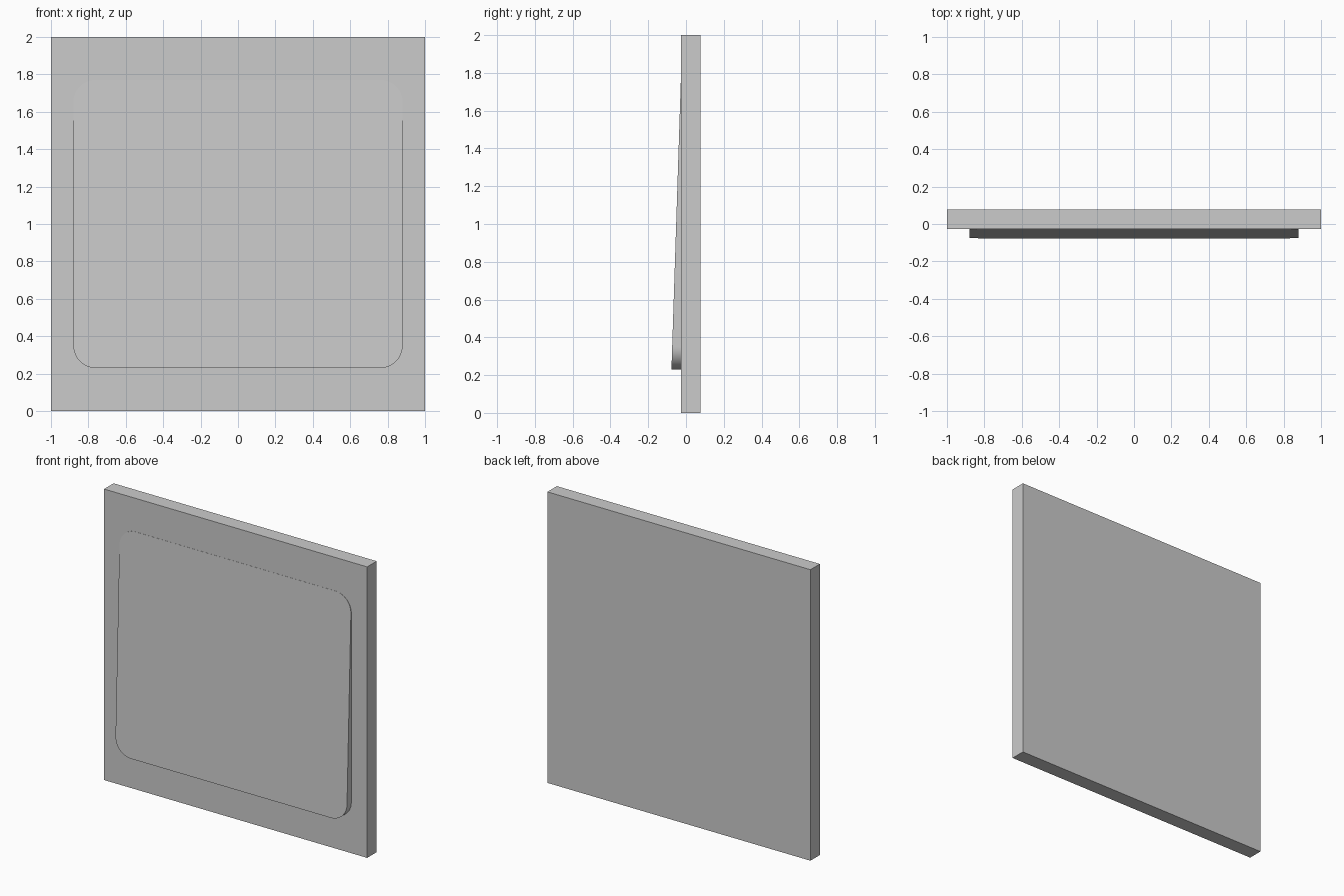
import bpy, bmesh, math

if "Cube" in bpy.data.objects:
    bpy.data.objects.remove(bpy.data.objects["Cube"])


def finish(bm, name):
    bmesh.ops.recalc_face_normals(bm, faces=bm.faces)
    me = bpy.data.meshes.new(name)
    bm.to_mesh(me)
    bm.free()
    ob = bpy.data.objects.new(name, me)
    bpy.context.collection.objects.link(ob)
    return ob


# Square backing slab
Y_FRONT, Y_BACK = -0.026, 0.077
bm = bmesh.new()
bmesh.ops.create_cube(bm, size=1)
for v in bm.verts:
    v.co.x *= 2
    v.co.y = Y_BACK if v.co.y > 0 else Y_FRONT
    v.co.z = (v.co.z + 0.5) * 2
finish(bm, "backing_slab")

# Rounded panel whose face tilts out towards the bottom
HALF_W, Z_LOW, Z_HIGH, RADIUS, STEPS = 0.88, 0.23, 1.77, 0.12, 12
Y_LOW, Y_HIGH = -0.077, -0.027


def face_y(z):
    return Y_LOW + (Y_HIGH - Y_LOW) * (z - Z_LOW) / (Z_HIGH - Z_LOW)


outline = []
corners = [(1, Z_HIGH - RADIUS), (-1, Z_HIGH - RADIUS),
           (-1, Z_LOW + RADIUS), (1, Z_LOW + RADIUS)]
for i, (sx, cz) in enumerate(corners):
    for s in range(STEPS + 1):
        a = math.radians(90) * (i + s / STEPS)
        outline.append((sx * (HALF_W - RADIUS) + RADIUS * math.cos(a),
                        cz + RADIUS * math.sin(a)))

bm = bmesh.new()
front = [bm.verts.new((x, face_y(z), z)) for x, z in outline]
back = [bm.verts.new((x, Y_FRONT, z)) for x, z in outline]
bm.faces.new(front)
bm.faces.new(back[::-1])
n = len(outline)
for i in range(n):
    j = (i + 1) % n
    bm.faces.new((front[i], front[j], back[j], back[i]))
panel = finish(bm, "tilted_panel")

bpy.context.view_layer.objects.active = panel
panel.select_set(True)
bpy.ops.object.shade_smooth_by_angle(angle=math.radians(30))
